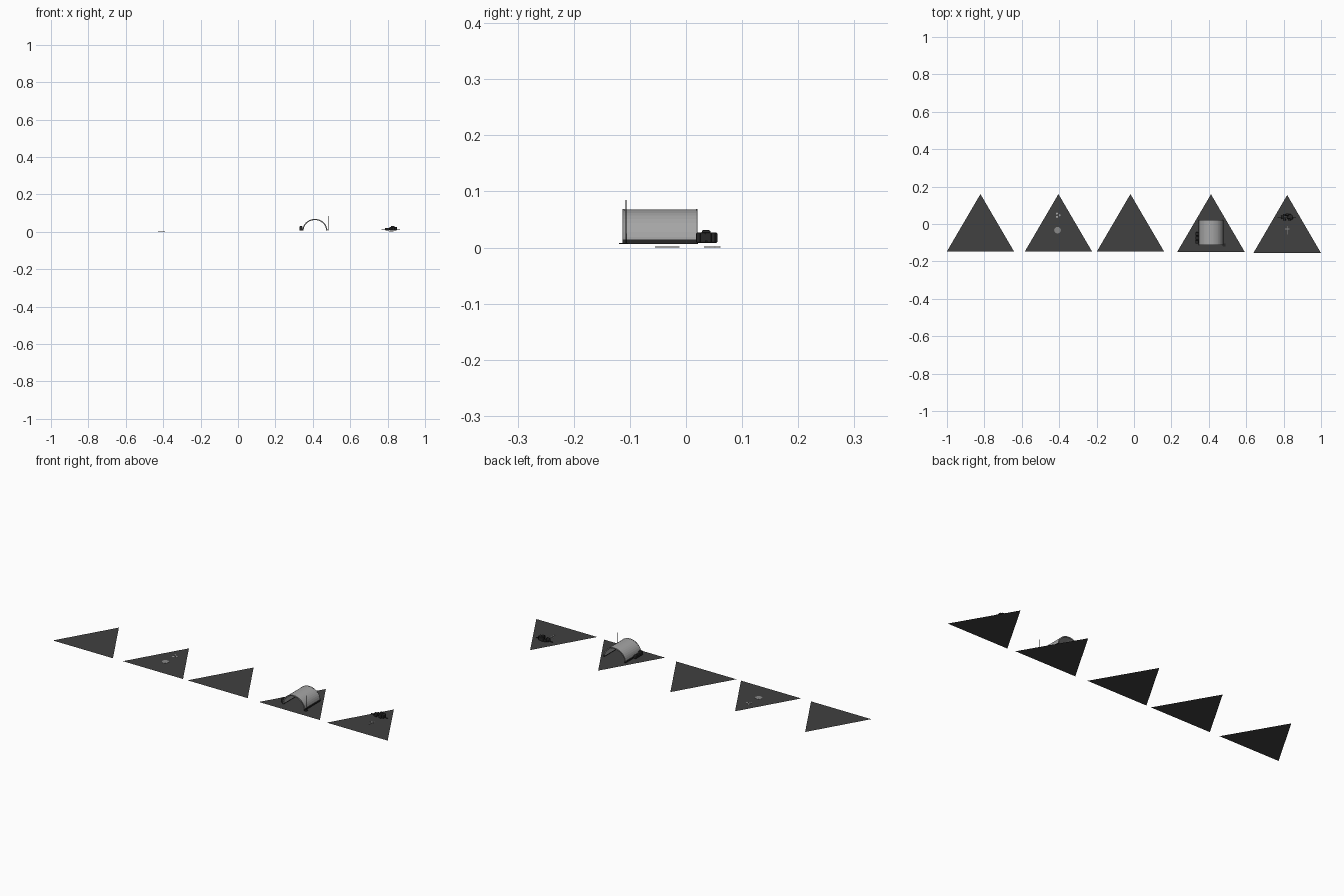
import bpy, math

if "Cube" in bpy.data.objects:
    bpy.data.objects.remove(bpy.data.objects["Cube"])

def mat(name, v):
    m = bpy.data.materials.new(name)
    m.diffuse_color = (v, v, v, 1)
    m.use_nodes = True
    m.node_tree.nodes["Principled BSDF"].inputs["Base Color"].default_value = m.diffuse_color
    return m

GROUND = mat("dark grey tile", 0.052)
LIGHT = mat("light grey metal", 0.38)
MID = mat("mid grey", 0.25)
DARK = mat("charcoal", 0.02)

def mesh(name, verts, faces, m):
    me = bpy.data.meshes.new(name)
    me.from_pydata(verts, [], faces)
    me.materials.append(m)
    ob = bpy.data.objects.new(name, me)
    bpy.context.collection.objects.link(ob)
    return ob

def box(name, x0, x1, y0, y1, z0, z1, m, bevel=0):
    v = [(x, y, z) for x in (x0, x1) for y in (y0, y1) for z in (z0, z1)]
    f = [(0, 1, 3, 2), (4, 6, 7, 5), (0, 4, 5, 1), (2, 3, 7, 6), (0, 2, 6, 4), (1, 5, 7, 3)]
    ob = mesh(name, v, f, m)
    if bevel:
        b = ob.modifiers.new("round", 'BEVEL')
        b.width, b.segments = bevel, 2
    return ob

def cyl(name, x, y, z0, z1, r, m, n=12):
    bpy.ops.mesh.primitive_cylinder_add(vertices=n, radius=r, depth=z1 - z0,
                                        location=(x, y, (z0 + z1) / 2))
    ob = bpy.context.object
    ob.name = name
    ob.data.materials.append(m)
    return ob

def arch(name, cx, y0, y1, z0, rx, rz, t, m, n=20):
    # half-round shell: outer and inner profile swept along y
    v, f = [], []
    for i in range(n + 1):
        a = math.pi * i / n
        for d in (0, t):
            for y in (y0, y1):
                v.append((cx + (rx - d) * math.cos(a), y, z0 + (rz - d) * math.sin(a)))
    for i in range(n):
        a, b = 4 * i, 4 * i + 4
        f += [(a, a + 1, b + 1, b), (a + 2, b + 2, b + 3, a + 3),
              (a, b, b + 2, a + 2), (a + 1, a + 3, b + 3, b + 1)]
    f += [(0, 2, 3, 1), (4 * n, 4 * n + 1, 4 * n + 3, 4 * n + 2)]
    return mesh(name, v, f, m)

# five flat triangular tiles: left, right, front, back
tiles = [(-1, -.642, -.146, .160), (-.583, -.225, -.146, .160), (-.198, .16, -.146, .160),
         (.23, .593, -.151, .159), (.638, 1, -.156, .155)]
for i, (l, r, fy, by) in enumerate(tiles):
    mesh(f"triangle_tile_{i + 1}", [(l, fy, 0), (r, fy, 0), ((l + r) / 2, by, 0)], [(0, 1, 2)], GROUND)

# second tile: small flat details
cyl("flat_disc", -.409, -.033, .0003, .0012, .018, MID)
for k in range(3):
    a = k * 2 * math.pi / 3
    cyl("flat_spot", -.407 + .01 * math.cos(a), .047 + .01 * math.sin(a), .0003, .0015, .006, LIGHT, 6)

# fourth tile: arched hut with end frames, footings and a thin mast
CX = .411
arch("hut_shell", CX, -.112, .020, .010, .0645, .058, .004, LIGHT)
for y in (-.113, .0175):
    arch("hut_end_frame", CX, y, y + .003, .008, .066, .061, .006, MID)
for s in (-1, 1):
    x = CX + s * .0635
    box("hut_footing", x - .003, x + .003, -.113, .021, .006, .014, DARK)
for k in range(3):
    y = -.105 + k * .021
    box("sandbag", .328, .346, y, y + .019, .006, .022 if k else .03, DARK, .004)
cyl("mast", .483, -.107, .006, .085, .001, DARK, 6)
box("mast_foot", .477, .489, -.119, -.103, .006, .008, DARK)

# fifth tile: ring of sandbags around a mounted tube
for k in range(9):
    a = math.radians(-60 + k * 37)
    x, y = .818 + .025 * math.cos(a), .036 + .014 * math.sin(a)
    box("ring_bag", x - .008, x + .008, y - .006, y + .006, .008, .021 + .006 * (x > .818), DARK, .003)
box("mount", .818, .838, .028, .044, .008, .031, DARK, .003)
box("tube", .768, .866, .034, .038, .0095, .0125, DARK)
# flat cross marker
box("cross_long", .817, .821, -.055, -.012, .0005, .002, MID)
box("cross_short", .807, .831, -.029, -.025, .0005, .002, MID)
